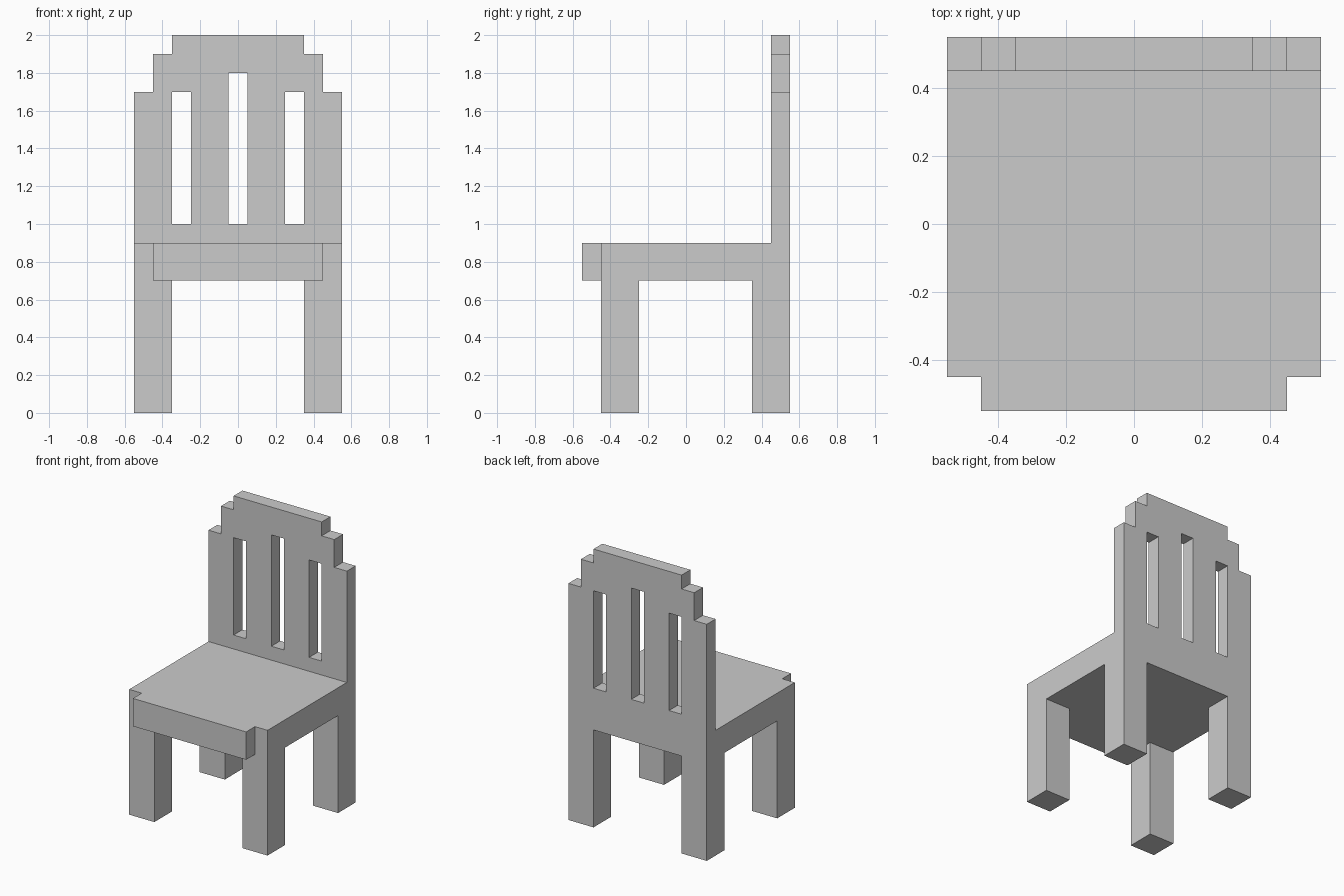
import bpy, bmesh
from math import radians
from mathutils import Matrix

if "Cube" in bpy.data.objects:
    bpy.data.objects.remove(bpy.data.objects["Cube"])


def box(name, x, y, z):
    """Box from (min, max) ranges on each axis."""
    bm = bmesh.new()
    size = [r[1] - r[0] for r in (x, y, z)]
    centre = [(r[0] + r[1]) / 2 for r in (x, y, z)]
    bmesh.ops.create_cube(bm, size=1)
    bmesh.ops.scale(bm, vec=size, verts=bm.verts)
    bmesh.ops.translate(bm, vec=centre, verts=bm.verts)
    mesh = bpy.data.meshes.new(name)
    bm.to_mesh(mesh)
    bm.free()
    bpy.context.collection.objects.link(bpy.data.objects.new(name, mesh))


def panel(name, loops, thickness, matrix):
    """Filled flat outline (inner loops become holes), given a thickness."""
    curve = bpy.data.curves.new(name + "_outline", 'CURVE')
    curve.dimensions = '2D'
    curve.fill_mode = 'BOTH'
    curve.extrude = thickness / 2
    for pts in loops:
        spline = curve.splines.new('POLY')
        spline.points.add(len(pts) - 1)
        for p, (u, v) in zip(spline.points, pts):
            p.co = (u, v, 0, 1)
        spline.use_cyclic_u = True
    temp = bpy.data.objects.new(name + "_outline", curve)
    bpy.context.collection.objects.link(temp)
    bpy.context.view_layer.update()
    deps = bpy.context.evaluated_depsgraph_get()
    mesh = bpy.data.meshes.new_from_object(temp.evaluated_get(deps))
    bpy.data.objects.remove(temp)

    # Weld the caps to the rim and place the panel
    bm = bmesh.new()
    bm.from_mesh(mesh)
    bmesh.ops.remove_doubles(bm, verts=bm.verts, dist=1e-4)
    bmesh.ops.transform(bm, matrix=matrix, verts=bm.verts)
    bmesh.ops.recalc_face_normals(bm, faces=bm.faces)
    for f in bm.faces:
        f.smooth = False
    bm.to_mesh(mesh)
    bm.free()
    mesh.name = name
    bpy.context.collection.objects.link(bpy.data.objects.new(name, mesh))


def mirrored(half):
    """Complete a right-hand outline with its mirror image in x."""
    return half + [(-u, v) for u, v in reversed(half)]


# Seat with a narrower front lip
seat = mirrored([(0.45, -0.55), (0.45, -0.45), (0.55, -0.45), (0.55, 0.55)])
panel("seat", [seat], 0.2, Matrix.Translation((0, 0, 0.8)))

# Backrest with stepped top and three slots
outline = mirrored([(0.55, 0.9), (0.55, 1.7), (0.45, 1.7),
                    (0.45, 1.9), (0.35, 1.9), (0.35, 2.0)])
slots = [[(x - 0.05, 1), (x + 0.05, 1), (x + 0.05, top), (x - 0.05, top)]
         for x, top in ((-0.3, 1.7), (0, 1.8), (0.3, 1.7))]
panel("backrest", [outline] + slots, 0.1,
      Matrix.Translation((0, 0.5, 0)) @ Matrix.Rotation(radians(90), 4, 'X'))

# Four legs
for side, x in (("left", (-0.55, -0.35)), ("right", (0.35, 0.55))):
    box("front_leg_" + side, x, (-0.45, -0.25), (0, 0.7))
    box("back_leg_" + side, x, (0.35, 0.55), (0, 0.7))
